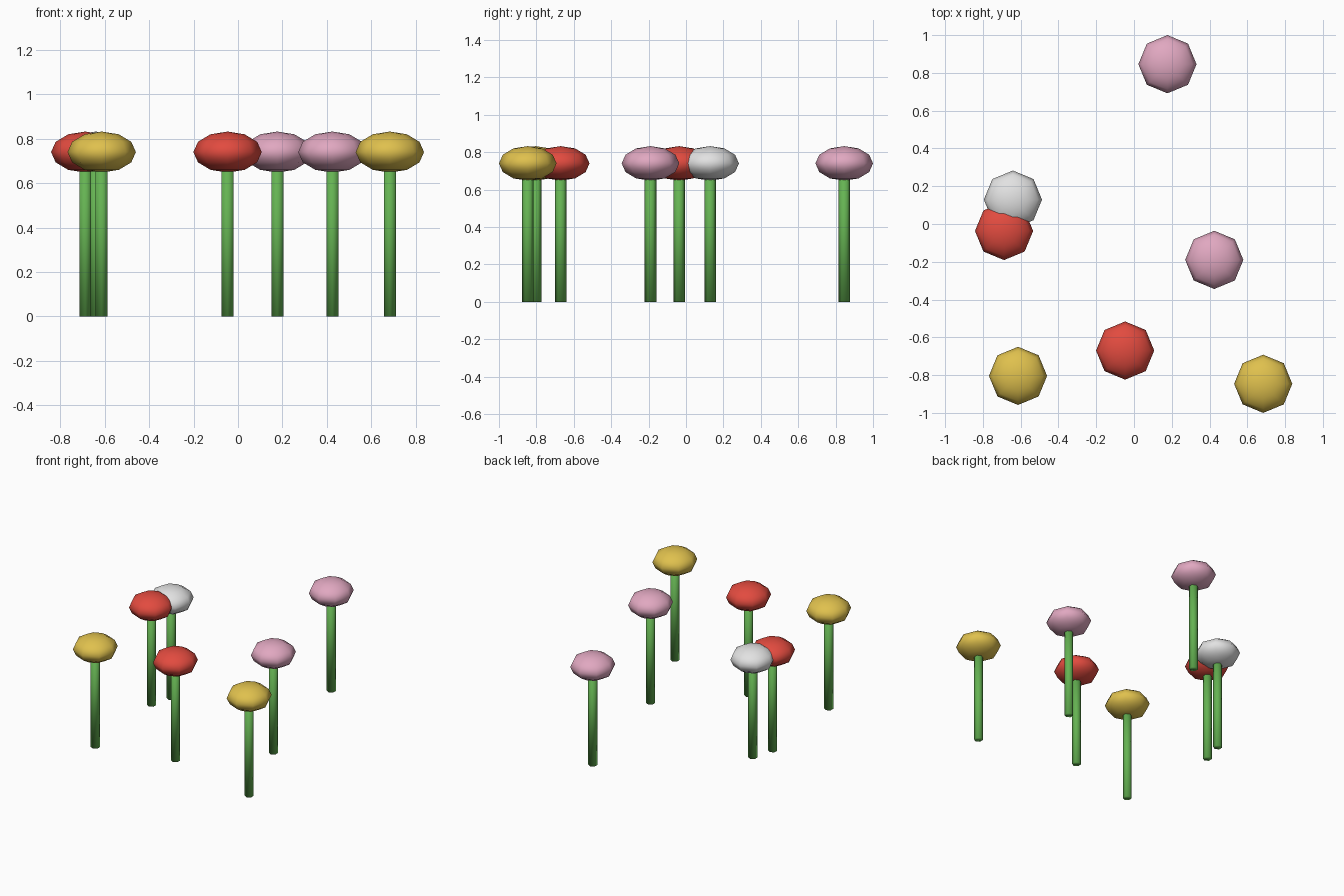
import bpy

if "Cube" in bpy.data.objects:
    bpy.data.objects.remove(bpy.data.objects["Cube"])

HEAD_R, HEAD_Z, HEAD_SQUASH = 0.154, 0.74, 0.6
STEM_R = 0.031


def make_material(name, rgb):
    mat = bpy.data.materials.new(name)
    mat.diffuse_color = (*rgb, 1.0)
    mat.use_nodes = True
    mat.node_tree.nodes["Principled BSDF"].inputs["Base Color"].default_value = mat.diffuse_color
    return mat


green = make_material("leaf green", (0.13, 0.45, 0.085))
petals = {
    "red": make_material("red", (0.76, 0.07, 0.05)),
    "yellow": make_material("yellow", (0.74, 0.53, 0.075)),
    "pink": make_material("pink", (0.75, 0.39, 0.53)),
    "white": make_material("white", (0.76, 0.76, 0.76)),
}


def finish(name, mat):
    obj = bpy.context.object
    obj.name = name
    obj.data.materials.append(mat)
    bpy.ops.object.shade_smooth()
    return obj


def flower(colour, x, y):
    # Six-sided stem reaching into the middle of the head
    bpy.ops.mesh.primitive_cylinder_add(
        vertices=6, radius=STEM_R, depth=HEAD_Z, location=(x, y, HEAD_Z / 2))
    finish(f"{colour}_flower_stem", green)
    # Squashed low-poly flower head
    bpy.ops.mesh.primitive_uv_sphere_add(
        segments=8, ring_count=6, radius=HEAD_R, location=(x, y, HEAD_Z))
    head = finish(f"{colour}_flower_head", petals[colour])
    head.scale.z = HEAD_SQUASH


# Scattered flower patch
for colour, x, y in [
    ("pink", 0.177, 0.846),
    ("white", -0.641, 0.129),
    ("red", -0.688, -0.037),
    ("pink", 0.425, -0.19),
    ("red", -0.047, -0.67),
    ("yellow", -0.614, -0.804),
    ("yellow", 0.684, -0.846),
]:
    flower(colour, x, y)
